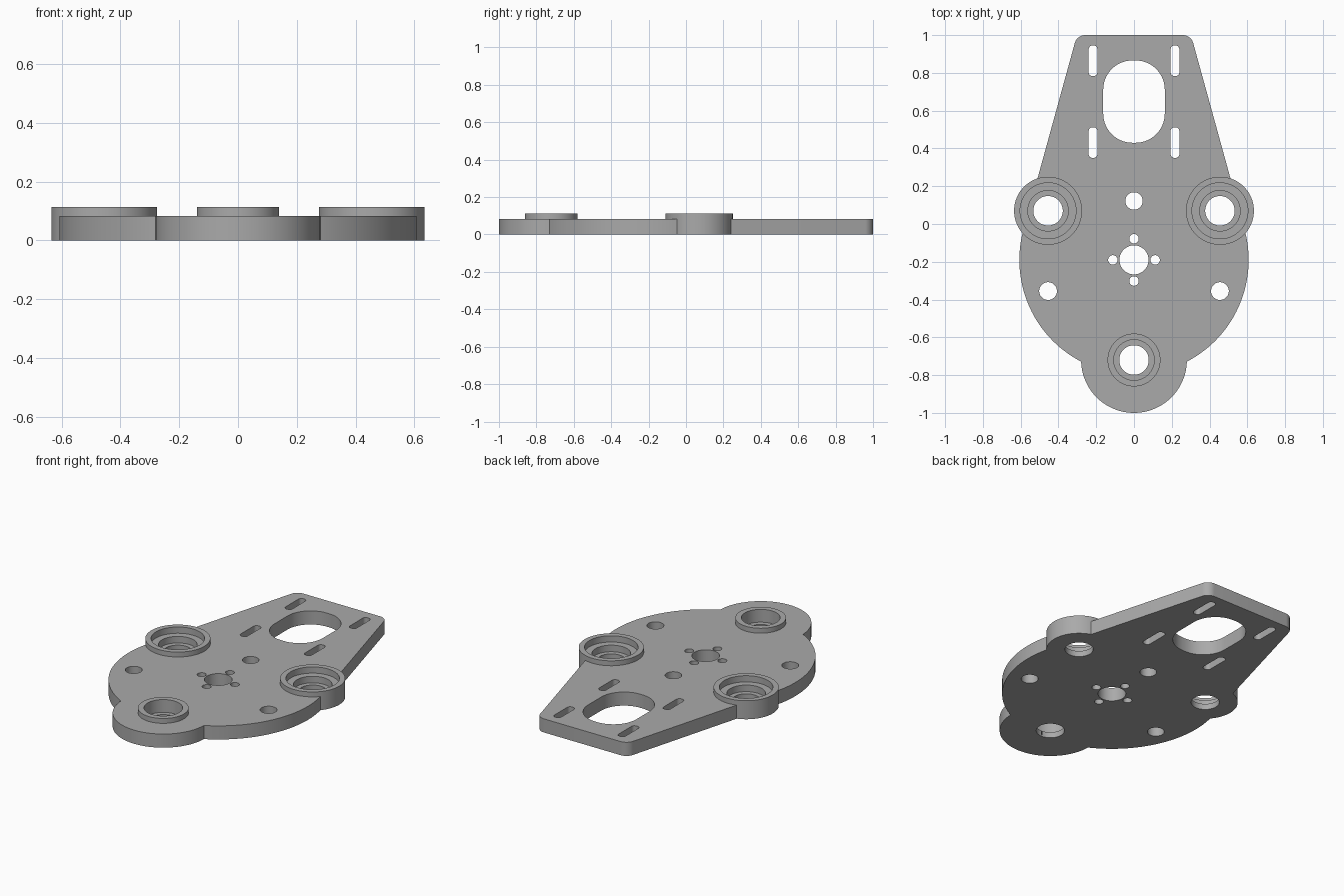
import bpy, bmesh, math
from mathutils import Vector

if "Cube" in bpy.data.objects:
    bpy.data.objects.remove(bpy.data.objects["Cube"])

THICK, BOSS_TOP, SEAT, LEDGE = 0.083, 0.113, 0.035, 0.075
BORE, SEAT_R, RECESS_R = 0.078, 0.107, 0.148
DISK_Y, DISK_R = -0.19, 0.607
LOW, HIGH = -0.1, 0.3

grey = bpy.data.materials.new("plate grey")
grey.use_nodes = True
colour = (0.4, 0.4, 0.4, 1)
grey.diffuse_color = colour
grey.node_tree.nodes["Principled BSDF"].inputs["Base Color"].default_value = colour


def arc(x, y, r, start, end, n):
    step = (end - start) / n
    return [(x + r * math.cos(start + i * step), y + r * math.sin(start + i * step))
            for i in range(n + 1)]


def circle(x, y, r, n=96):
    return arc(x, y, r, 0, math.tau, n)[:-1]


def rounded_slot(x, y, half_w, half_h, r):
    pts = []
    for k, (sx, sy) in enumerate([(1, 1), (-1, 1), (-1, -1), (1, -1)]):
        pts += arc(x + sx * (half_w - r), y + sy * (half_h - r), r,
                   k * math.pi / 2, (k + 1) * math.pi / 2, 14)
    return pts


def prism(name, pts, z0, z1):
    bm = bmesh.new()
    face = bm.faces.new([bm.verts.new((x, y, z0)) for x, y in pts])
    ext = bmesh.ops.extrude_face_region(bm, geom=[face])
    top = [v for v in ext["geom"] if isinstance(v, bmesh.types.BMVert)]
    bmesh.ops.translate(bm, verts=top, vec=Vector((0, 0, z1 - z0)))
    bmesh.ops.recalc_face_normals(bm, faces=bm.faces)
    mesh = bpy.data.meshes.new(name)
    bm.to_mesh(mesh)
    bm.free()
    mesh.materials.append(grey)
    obj = bpy.data.objects.new(name, mesh)
    bpy.context.collection.objects.link(obj)
    return obj


def combine(target, name, pts, z0, z1, operation):
    tool = prism(name, pts, z0, z1)
    tool.hide_render = True
    mod = target.modifiers.new(name, "BOOLEAN")
    mod.operation, mod.solver, mod.object = operation, "EXACT", tool
    bpy.context.view_layer.objects.active = target
    bpy.ops.object.modifier_apply(modifier=mod.name)
    bpy.data.objects.remove(tool)


# Main outline: a disk with tangent sides tapering to a filleted back edge
tilt = math.radians(15.4)
fillet = 0.057
cy = 1 - fillet
cx = (DISK_R - fillet - (cy - DISK_Y) * math.sin(tilt)) / math.cos(tilt)
outline = arc(cx, cy, fillet, tilt, math.pi / 2, 10)
outline += arc(-cx, cy, fillet, math.pi / 2, math.pi - tilt, 10)
outline += arc(0, DISK_Y, DISK_R, math.pi - tilt, math.tau + tilt, 110)
plate = prism("mounting_plate", outline, 0, THICK)

# Front lobe and three raised bosses
combine(plate, "front_lobe", circle(0, -0.72, 0.28), 0, THICK, "UNION")
combine(plate, "front_boss", circle(0, -0.72, 0.14), 0.06, BOSS_TOP, "UNION")
for s in (-1, 1):
    combine(plate, "side_boss", circle(s * 0.455, 0.07, 0.18), 0, BOSS_TOP, "UNION")

# Stepped bores through the bosses
for x, y in [(0, -0.72), (-0.455, 0.07), (0.455, 0.07)]:
    combine(plate, "bore", circle(x, y, BORE), LOW, HIGH, "DIFFERENCE")
    combine(plate, "seat", circle(x, y, SEAT_R), SEAT, HIGH, "DIFFERENCE")
    if x:
        combine(plate, "recess", circle(x, y, RECESS_R), LEDGE, HIGH, "DIFFERENCE")

# Round holes: centre, its four bolt holes, and the others
holes = [(0, DISK_Y, 0.077), (0, 0.122, 0.046)]
for s in (-1, 1):
    holes += [(s * 0.455, -0.355, 0.047), (s * 0.112, DISK_Y, 0.025),
              (0, DISK_Y + s * 0.112, 0.025)]
for x, y, r in holes:
    combine(plate, "hole", circle(x, y, r, 48), LOW, HIGH, "DIFFERENCE")

# Large window and four adjustment slots
combine(plate, "window", rounded_slot(0, 0.648, 0.163, 0.218, 0.155), LOW, HIGH, "DIFFERENCE")
for s in (-1, 1):
    for y in (0.864, 0.431):
        combine(plate, "slot", rounded_slot(s * 0.217, y, 0.023, 0.081, 0.02),
                LOW, HIGH, "DIFFERENCE")

bpy.ops.object.select_all(action="DESELECT")
plate.select_set(True)
bpy.context.view_layer.objects.active = plate
bpy.ops.object.shade_smooth_by_angle(angle=math.radians(30))
